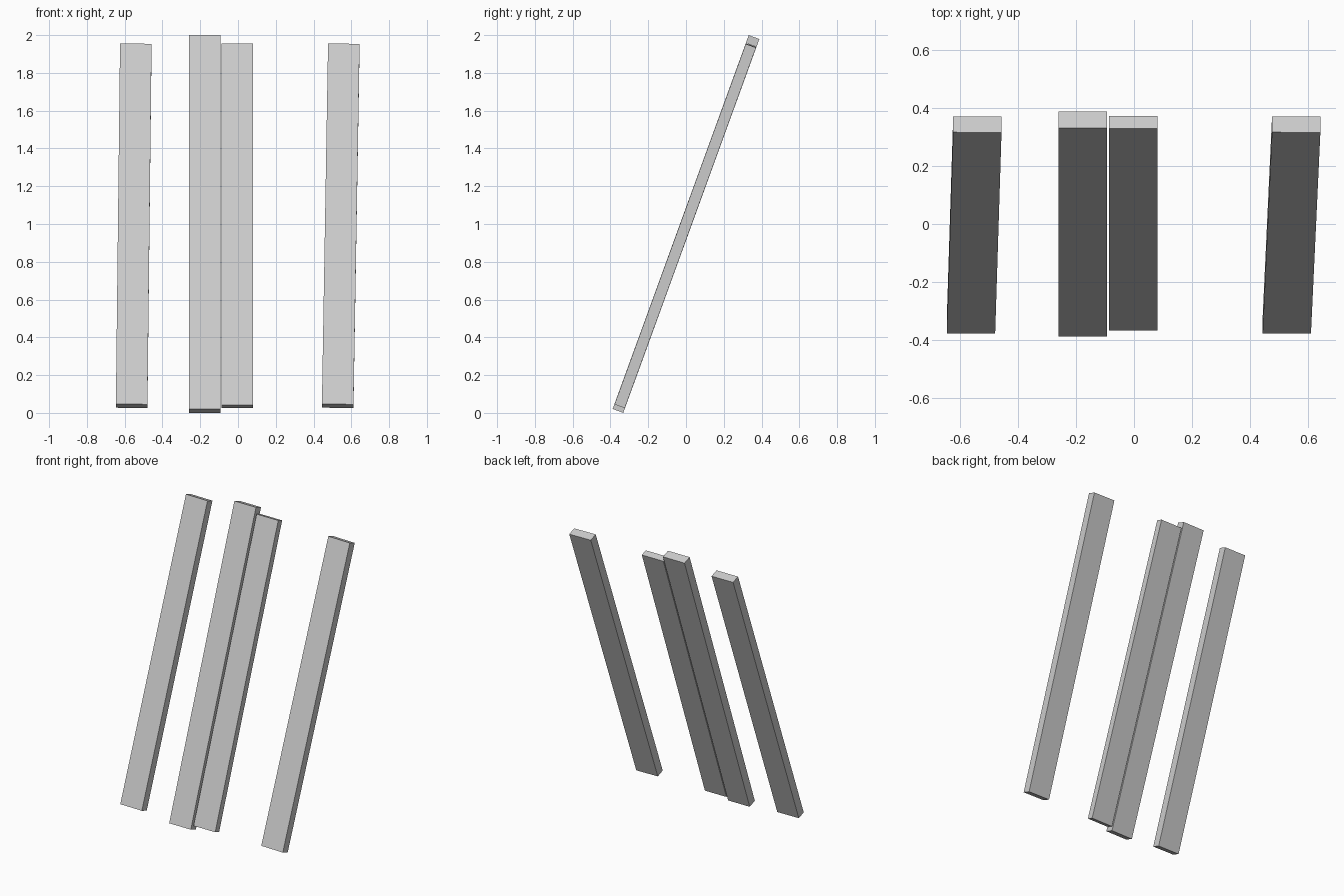
import bpy, math
from mathutils import Matrix, Vector

if "Cube" in bpy.data.objects:
    bpy.data.objects.remove(bpy.data.objects["Cube"])

LEAN = Matrix.Rotation(math.radians(-20), 4, 'X')
MID = Matrix.Translation((0, 0, 1))
WIDTH = 0.167


def plank(name, x, length, thick, along=0.0, back=0.0, twist=0.0):
    """Board in the leaning plane, offset along/behind it and turned within it."""
    bpy.ops.mesh.primitive_cube_add(size=1)
    ob = bpy.context.object
    ob.name = name
    place = MID @ LEAN @ Matrix.Translation((x, back, along)) @ Matrix.Rotation(twist, 4, 'Y')
    ob.data.transform(place @ Matrix.Diagonal((WIDTH, thick, length, 1)))
    return ob


# Four separate leaning boards
plank("left_plank", -0.552, 2.031, 0.058, along=-0.010, twist=0.0108)
plank("long_plank", -0.177, 2.106, 0.060)
plank("thin_plank", -0.003, 2.037, 0.046, along=-0.008, back=0.006)
plank("right_plank", 0.544, 2.031, 0.058, along=-0.010, twist=0.016)
